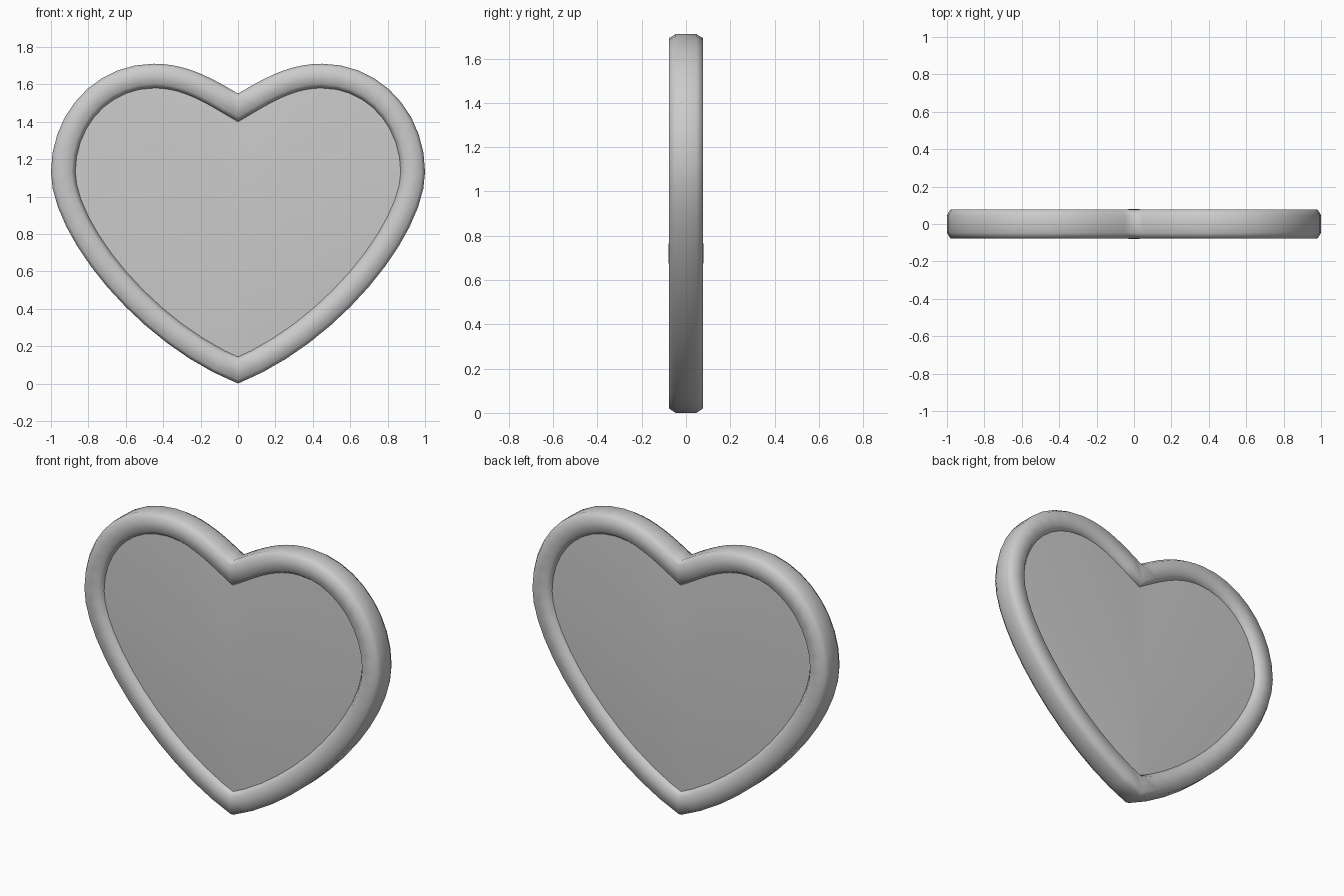
import bpy, math
from mathutils import Vector

if "Cube" in bpy.data.objects:
    bpy.data.objects.remove(bpy.data.objects["Cube"])

STEPS = 9


def bezier(a, b, c, d, n):
    pts = []
    for i in range(n):
        t = i / n
        s = 1 - t
        pts.append(Vector(a) * s**3 + Vector(b) * 3*s*s*t + Vector(c) * 3*s*t*t + Vector(d) * t**3)
    return pts


# Heart outline: right half from notch to tip, then mirrored
half = (bezier((0, 1.55), (.15, 1.64), (.28, 1.71), (.45, 1.71), STEPS)
        + bezier((.45, 1.71), (.76, 1.71), (1, 1.45), (1, 1.13), STEPS)
        + bezier((1, 1.13), (1, .79), (.53, .21), (0, 0), STEPS + 3)
        + [Vector((0, 0))])
outline = half + [Vector((-p.x, p.y)) for p in reversed(half[1:-1])]
N = len(outline)


def inset(dist):
    """Outline moved inward by dist with mitred corners."""
    out = []
    for i, p in enumerate(outline):
        a = (p - outline[i - 1]).normalized()
        b = (outline[(i + 1) % N] - p).normalized()
        na, nb = Vector((a.y, -a.x)), Vector((b.y, -b.x))
        m = (na + nb).normalized()
        out.append(p + m * (dist / m.dot(na)))
    return out


def make(name, verts, faces):
    me = bpy.data.meshes.new(name)
    me.from_pydata(verts, [], faces)
    ob = bpy.data.objects.new(name, me)
    bpy.context.collection.objects.link(ob)
    bpy.ops.object.select_all(action='DESELECT')
    ob.select_set(True)
    bpy.context.view_layer.objects.active = ob
    bpy.ops.object.mode_set(mode='EDIT')
    bpy.ops.mesh.select_all(action='SELECT')
    bpy.ops.mesh.normals_make_consistent(inside=False)
    bpy.ops.object.mode_set(mode='OBJECT')
    bpy.ops.object.shade_smooth_by_angle(angle=math.radians(61))
    return ob


# Rim: rounded section (inset, depth) swept round the heart
section = [(0, -.047), (.018, -.077), (.108, -.077), (.13, -.047),
           (.13, .047), (.108, .077), (.018, .077), (0, .047)]
K = len(section)
verts = [(p.x, y, p.y) for d, y in section for p in inset(d)]
faces = [(k*N + i, k*N + (i+1) % N, (k+1) % K*N + (i+1) % N, (k+1) % K*N + i)
         for k in range(K) for i in range(N)]
make("heart_rim", verts, faces)

# Panel: slightly domed front and back inside the rim
edge = inset(.125)
verts = [(p.x, y, p.y) for y in (-.047, .047) for p in edge]
verts += [(0, -.08, .71), (0, .08, .71)]
faces = []
for i in range(N):
    j = (i + 1) % N
    faces += [(i, j, 2*N), (N + j, N + i, 2*N + 1), (j, i, N + i, N + j)]
make("heart_panel", verts, faces)
